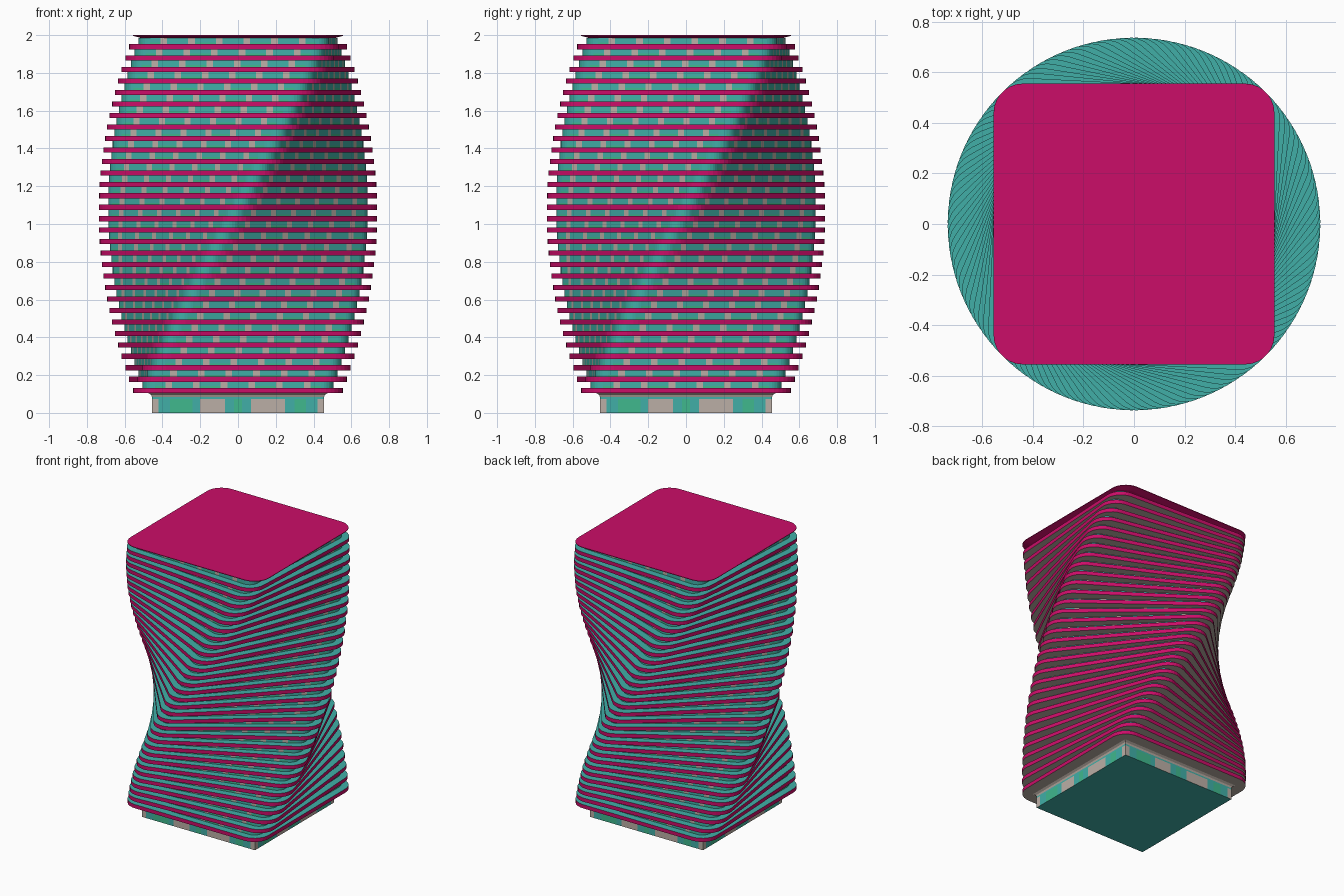
import bpy, bmesh, math
from mathutils import Matrix

if "Cube" in bpy.data.objects:
    bpy.data.objects.remove(bpy.data.objects["Cube"])

FLOORS = 32
STEP = 0.0607
FIRST = 0.104          # underside of the lowest slab
THICK = 0.027


def material(name, rgb):
    m = bpy.data.materials.new(name)
    m.diffuse_color = (*rgb, 1)
    m.use_nodes = True
    m.node_tree.nodes["Principled BSDF"].inputs["Base Color"].default_value = m.diffuse_color
    return m


TEAL = material("teal_glass", (0.052, 0.43, 0.39))
PINK = material("pink_trim", (0.60, 0.004, 0.14))
BEIGE = material("beige_panel", (0.50, 0.43, 0.38))
GREEN = material("green_glass", (0.05, 0.48, 0.27))
MATS = [TEAL, PINK, BEIGE, GREEN]
T, P, B, G = range(4)


def outline(c, r, cuts=(), steps=7):
    """Rounded square: one side plus its corner, turned four times.
    cuts = extra x positions along each straight side."""
    side = [(x, -c - r) for x in cuts]
    if r > 0:
        side += [(c + r * math.sin(a), -c - r * math.cos(a))
                 for a in (math.pi / 2 * i / steps for i in range(steps + 1))]
    else:
        side.append((c, -c))
    pts = []
    for q in range(4):
        co, si = [(1, 0), (0, 1), (-1, 0), (0, -1)][q]
        pts += [(x * co - y * si, x * si + y * co) for x, y in side]
    return pts


def loft(name, rings, side_mat, bottom=None, top=None):
    """Skin a stack of (outline, z) rings; side_mat(level, index) picks colours."""
    bm = bmesh.new()
    loops = [[bm.verts.new((x, y, z)) for x, y in pts] for pts, z in rings]
    n = len(loops[0])
    for k in range(len(loops) - 1):
        for i in range(n):
            j = (i + 1) % n
            f = bm.faces.new((loops[k][i], loops[k][j], loops[k + 1][j], loops[k + 1][i]))
            f.material_index = side_mat(k, i)
    if bottom is not None:
        bm.faces.new(loops[0][::-1]).material_index = bottom
    if top is not None:
        bm.faces.new(loops[-1]).material_index = top
    me = bpy.data.meshes.new(name)
    bm.to_mesh(me)
    bm.free()
    for m in MATS:
        me.materials.append(m)
    return me


def place(name, me, z=0, angle=0):
    o = bpy.data.objects.new(name, me)
    o.matrix_world = Matrix.Translation((0, 0, z)) @ Matrix.Rotation(angle, 4, 'Z')
    bpy.context.collection.objects.link(o)
    return o


# Floor slab: teal deck, pink rim, beige soffit
slab_pts = outline(0.44, 0.115)
slab = loft("slab", [(slab_pts, 0), (slab_pts, THICK)], lambda k, i: P, B, T)

# Storey wall: long glass panes between narrow beige panels
panes = 6
cuts = []
for p in range(panes):
    x = -0.44 + 0.88 * p / panes
    cuts += [x + 0.055, x + 0.09]
wall_pts = outline(0.44, 0.065, cuts)
per_side = len(wall_pts) // 4


def wall_colour(k, i):
    s = i % per_side
    if s < len(cuts) and s % 2 == 0:
        return B
    return G if s % 4 == 3 and k == 0 else T


gap = STEP - THICK
wall = loft("wall", [(wall_pts, 0), (wall_pts, gap * 0.3), (wall_pts, gap)], wall_colour)

# Stack the storeys through a quarter turn
for f in range(FLOORS - 1):
    turn = math.pi / 2 * f / (FLOORS - 1)
    z = FIRST + STEP * f
    place(f"floor_slab_{f + 1}", slab, z, turn)
    place(f"storey_wall_{f + 1}", wall, z + THICK, turn)

# Roof: thin plate flaring out from the top storey
roof = loft("roof", [(outline(0.44, 0.07), 1.984), (slab_pts, 1.996), (slab_pts, 2.0)],
            lambda k, i: P, P, P)
place("roof", roof)

# Ground floor: square lobby with windows and a small flared cornice
H = 0.455
edges = [-0.42, -0.36, -0.24, -0.20, -0.07, -0.02, 0.02, 0.07, 0.25, 0.30, 0.36, 0.42]
colours = [T, G, T, B, T, G, T, B, T, G, T, B]      # span after each cut


def lobby_ring(s):
    return [(x * s, y * s) for x, y in
            outline(H, 0, edges)]


def lobby_colour(k, i):
    s = i % (len(edges) + 1)
    if k == 1:
        return T
    return colours[s] if k == 0 and s < len(edges) else B


lobby = loft("lobby", [(lobby_ring(1), 0), (lobby_ring(1), 0.074), (lobby_ring(1), 0.084),
                       (lobby_ring(1.01), 0.095), (lobby_ring(1.04), FIRST)],
             lobby_colour, T, B)
place("lobby", lobby)
